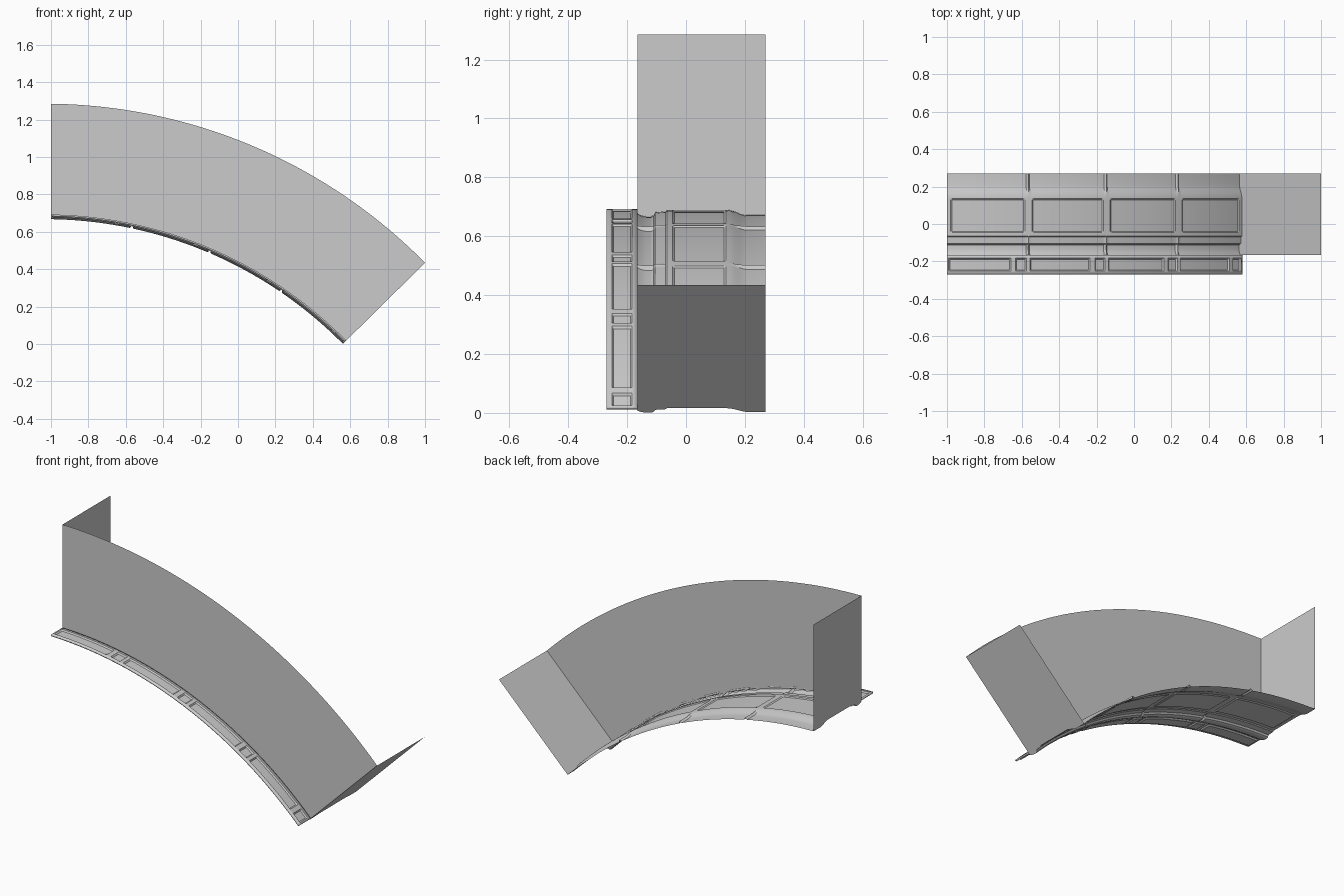
import bpy, math

if "Cube" in bpy.data.objects:
    bpy.data.objects.remove(bpy.data.objects["Cube"])

XC, ZC = -1.035, -1.5755          # centre of the arch
R_OUT, R_IN = 2.86, 2.265         # wall top and soffit radii
A_END = math.asin(2.035 / R_OUT)  # end angle measured from vertical
Y_FRONT, Y_BACK = -0.165, 0.27
TILES = 4

stone = bpy.data.materials.new("grey_stone")
stone.diffuse_color = (0.6, 0.6, 0.6, 1)
stone.use_nodes = True
stone.node_tree.nodes["Principled BSDF"].inputs["Base Color"].default_value = stone.diffuse_color


def point(t, rad, y):
    """Point on the arch: t runs 0..1 from the vertical left cut to the right end."""
    a0 = math.asin(-(XC + 1) / rad)
    a = a0 + (A_END - a0) * t
    return (XC + rad * math.sin(a), y, ZC + rad * math.cos(a))


def make(name, verts, faces):
    me = bpy.data.meshes.new(name)
    me.from_pydata(verts, [], faces)
    me.materials.append(stone)
    ob = bpy.data.objects.new(name, me)
    bpy.context.collection.objects.link(ob)
    bpy.ops.object.select_all(action='DESELECT')
    bpy.context.view_layer.objects.active = ob
    ob.select_set(True)
    bpy.ops.object.shade_smooth_by_angle(angle=math.radians(25))
    return ob


def grid(name, rows, cols, vert):
    n = len(cols)
    verts = [vert(r, c) for r in rows for c in cols]
    faces = [(i * n + j, i * n + j + 1, (i + 1) * n + j + 1, (i + 1) * n + j)
             for i in range(len(rows) - 1) for j in range(n - 1)]
    return make(name, verts, faces)


def stations(fractions):
    """Repeat the tile fractions along the whole arch."""
    return [((k + f) / TILES, f) for k in range(TILES) for f in fractions] + [(1.0, 1.0)]


# Front wall: a curved sheet
grid("front_wall", [i / 48 for i in range(49)], [R_IN - 0.01, R_OUT],
     lambda t, rad: point(t, rad, Y_FRONT))

# Soffit cross-section: (y, drop below the flat field)
PROFILE = [(-0.165, 0.012), (-0.15, 0.019), (-0.135, 0.022), (-0.118, 0.022),
           (-0.11, 0.018), (-0.105, 0.008), (-0.07, 0.005), (-0.065, 0.0),
           (-0.045, 0.0), (-0.039, 0.0), (0.129, 0.0), (0.135, 0.0), (0.15, 0.001),
           (0.165, 0.005), (0.18, 0.011), (0.195, 0.016), (0.205, 0.018), (0.27, 0.018)]


def soffit_vert(station, prof):
    t, f = station
    y, drop = prof
    edge = min(f, 1 - f)
    if edge < 0.01 and 0 < t < 1:       # joints between tiles cut into the mouldings
        drop *= 0.35
    if edge > 0.055 and -0.04 < y < 0.13:   # sunk centre panel
        drop += 0.005
    return point(t, R_IN - drop, y)


fr = [0, 0.022, 0.045, 0.06] + [0.06 + 0.88 * i / 10 for i in range(1, 10)] + [0.94, 0.955, 0.978]
grid("soffit", stations(fr), PROFILE, soffit_vert)

# Front trim strip with alternating long and short sunk panels
STRIP_Y = [-0.27, -0.252, -0.246, -0.189, -0.183, -0.165]


def strip_vert(station, y):
    t, f = station
    sunk = (0.034 < f < 0.766 or 0.854 < f < 0.961) and -0.25 < y < -0.185
    return point(t, R_IN + 0.003 - (0.007 if sunk else 0), y)


fr = [0, 0.02, 0.035] + [0.035 + 0.073 * i for i in range(1, 10)] + \
     [0.765, 0.78, 0.84, 0.855, 0.96, 0.975]
strip = grid("trim_strip", stations(fr), STRIP_Y, strip_vert)
solid = strip.modifiers.new("thickness", 'SOLIDIFY')
solid.thickness = 0.009
# thicken towards the centre of the arch
solid.offset = -1 if strip.data.polygons[0].normal.z > 0 else 1

# End walls, their lower edge following the soffit mouldings
for name, t in (("left_end_wall", 0.0), ("right_end_wall", 1.0)):
    outline = [point(t, R_IN - d, y) for y, d in PROFILE]
    outline += [point(t, R_OUT, Y_BACK), point(t, R_OUT, Y_FRONT)]
    if t == 0:
        outline.reverse()
    make(name, outline, [tuple(range(len(outline)))])
